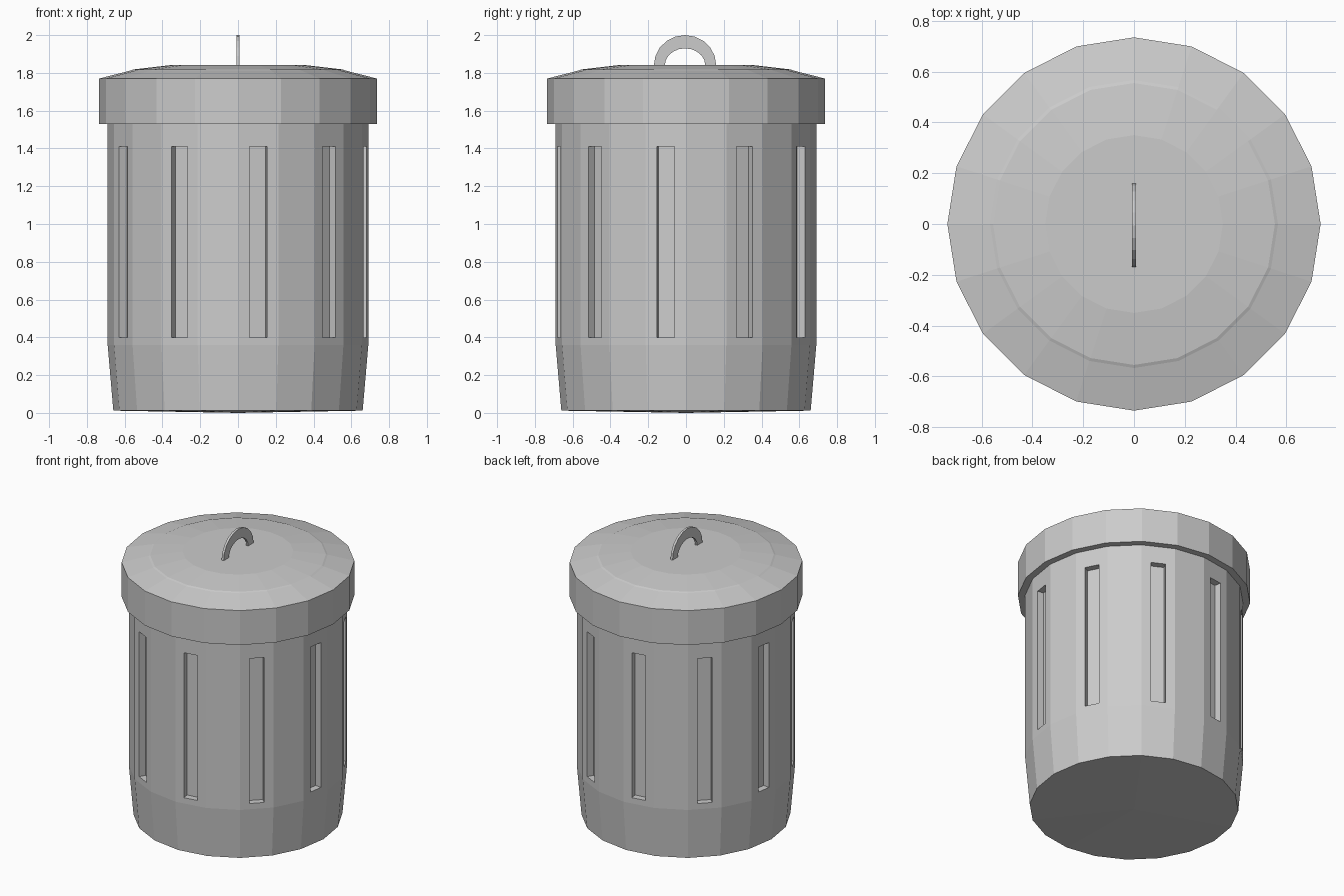
import bpy, bmesh, math
from mathutils import Vector

if "Cube" in bpy.data.objects:
    bpy.data.objects.remove(bpy.data.objects["Cube"])

SIDES = 20


def finish(bm, name):
    bmesh.ops.recalc_face_normals(bm, faces=bm.faces[:])
    mesh = bpy.data.meshes.new(name)
    bm.to_mesh(mesh)
    bm.free()
    obj = bpy.data.objects.new(name, mesh)
    bpy.context.collection.objects.link(obj)
    return obj


def lathe(profile):
    """Turn (radius, z) points around z; radius 0 becomes a single pole."""
    bm = bmesh.new()
    rings = []
    for r, z in profile:
        if r == 0:
            rings.append([bm.verts.new((0, 0, z))] * SIDES)
        else:
            rings.append([bm.verts.new((r * math.cos(math.tau * i / SIDES),
                                        r * math.sin(math.tau * i / SIDES), z))
                          for i in range(SIDES)])
    for a, b in zip(rings, rings[1:]):
        for i in range(SIDES):
            j = (i + 1) % SIDES
            bm.faces.new(dict.fromkeys((a[i], a[j], b[j], b[i])))
    bmesh.ops.recalc_face_normals(bm, faces=bm.faces[:])
    return bm


# Body: tapered foot, straight wall running up under the lid, domed floor
bm = lathe([(0, 0), (0.66, 0.012), (0.69, 0.36), (0.69, 1.54)])

# Recessed slots on every other wall panel
WIDTH, Z0, Z1, DEPTH = 0.095, 0.40, 1.41, 0.045
apothem = 0.69 * math.cos(math.pi / SIDES)


def place(face, dist, ang):
    n = Vector((math.cos(ang), math.sin(ang), 0))
    t = Vector((-n.y, n.x, 0))
    for v in face.verts:
        side = math.copysign(WIDTH / 2, v.co.dot(t))
        z = Z0 if v.co.z < 0.9 else Z1
        v.co = n * dist + t * side + Vector((0, 0, z))


walls = [f for f in bm.faces if 0.9 < f.calc_center_median().z < 1.2]
for f in walls:
    c = f.calc_center_median()
    ang = math.atan2(c.y, c.x)
    if round((math.degrees(ang) - 9) / 18) % 2 == 0:
        continue
    for dist in (apothem, apothem - DEPTH):
        bmesh.ops.inset_individual(bm, faces=[f], thickness=0.005)
        place(f, dist, ang)
finish(bm, "can_body")

# Lid: overhanging rim, sloped crown with a small step, flat centre
finish(lathe([(0.69, 1.53), (0.735, 1.53), (0.735, 1.77),
              (0.567, 1.813), (0.555, 1.818), (0.35, 1.842), (0, 1.842)]), "lid")

# Handle: thin flat arch across the lid
bm = bmesh.new()
STEPS, HALF, BASE, YC = 10, 0.008, 1.84, -0.005
sections = []
for i in range(STEPS + 1):
    a = math.pi * i / STEPS
    sections.append([bm.verts.new((x, YC + ry * math.cos(a), BASE + rz * math.sin(a)))
                     for x, ry, rz in ((-HALF, 0.165, 0.16), (HALF, 0.165, 0.16),
                                       (HALF, 0.107, 0.09), (-HALF, 0.107, 0.09))])
for a, b in zip(sections, sections[1:]):
    for k in range(4):
        m = (k + 1) % 4
        bm.faces.new((a[k], a[m], b[m], b[k]))
bm.faces.new(sections[0])
bm.faces.new(sections[-1])
finish(bm, "lid_handle")
